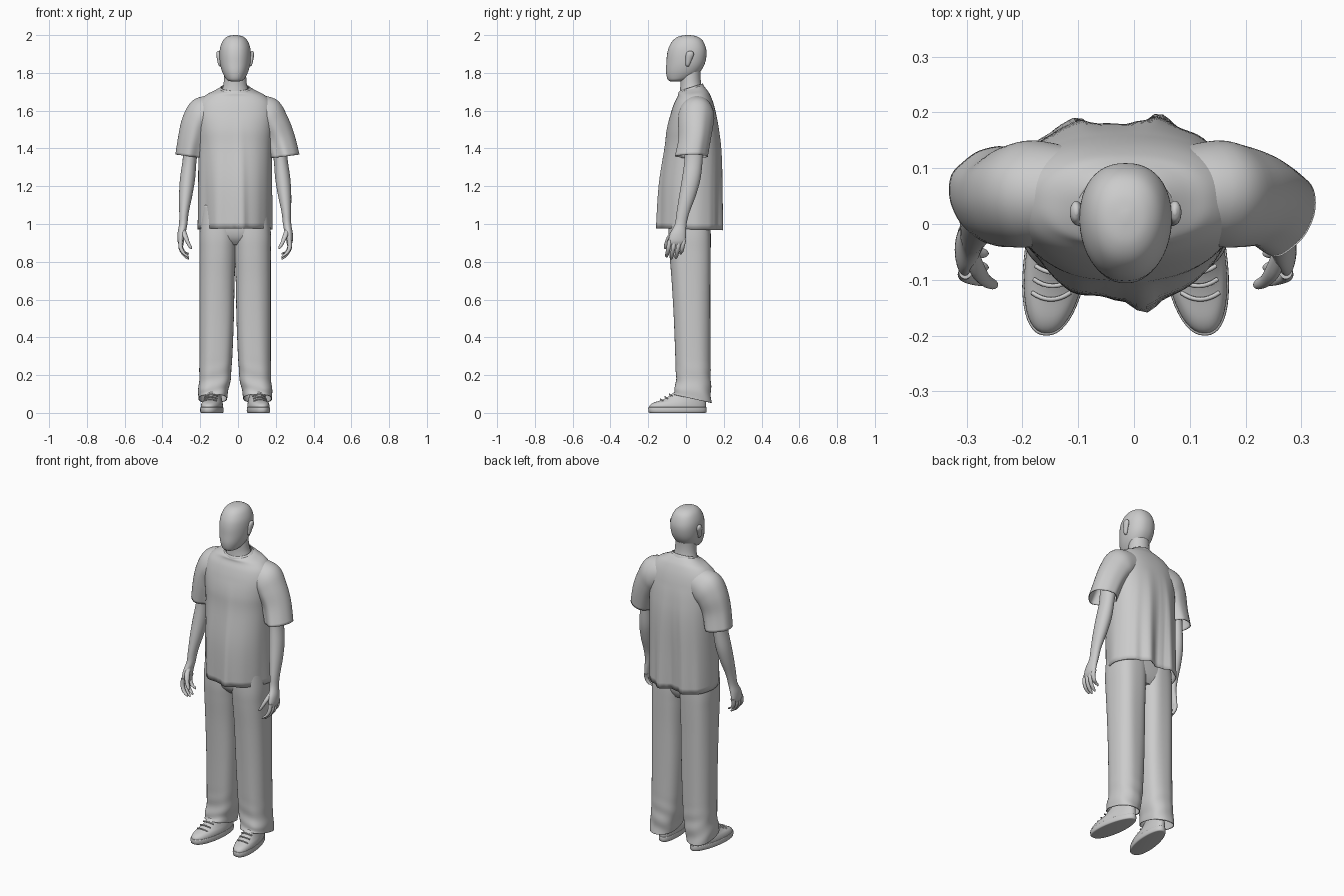
import bpy, bmesh, math
from math import sin, cos, pi, atan2, hypot

MID = -0.015  # the body's mirror line


def spow(v, e):
    return math.copysign(abs(v) ** e, v)


def catmull(rows, steps):
    """Smoothly resample a list of equal-length tuples."""
    out = []
    for i in range(len(rows) - 1):
        a, b, c, d = (rows[max(i - 1, 0)], rows[i], rows[i + 1], rows[min(i + 2, len(rows) - 1)])
        for k in range(steps):
            t = k / steps
            out.append(tuple(0.5 * (2 * q + (r - p) * t + (2 * p - 5 * q + 4 * r - s) * t * t
                                    + (3 * q - p - 3 * r + s) * t ** 3)
                             for p, q, r, s in zip(a, b, c, d)))
    return out + [rows[-1]]


def loft(name, rings, side=1, n=48, power=2.0, steps=5, mod=None, caps=True, thick=0, shear=0):
    """Skin rings (x, y, z, rx, ry, roll, slope) into a smooth tube."""
    bm = bmesh.new()
    rings = catmull([tuple(r) + (0,) * (7 - len(r)) for r in rings], steps)
    loops = []
    for j, (cx, cy, cz, rx, ry, roll, slope) in enumerate(rings):
        loop = []
        for i in range(n):
            a = 2 * pi * i / n
            u, v = rx * spow(cos(a), 2 / power), ry * spow(sin(a), 2 / power)
            if mod:
                u, v = mod(u, v, cz, a, j / (len(rings) - 1))
            x, y = cx + u * cos(roll), cy + v
            loop.append(bm.verts.new((MID + side * (x + shear * y), y, cz + u * sin(roll) + v * slope)))
        loops.append(loop)
    for p, q in zip(loops, loops[1:]):
        for i in range(n):
            bm.faces.new((p[i], p[(i + 1) % n], q[(i + 1) % n], q[i]))
    if caps:
        bm.faces.new(loops[0])
        bm.faces.new(loops[-1])
    bmesh.ops.recalc_face_normals(bm, faces=bm.faces)
    return finish(name, bm, thick)


def finish(name, bm, thick=0):
    me = bpy.data.meshes.new(name)
    bm.to_mesh(me)
    bm.free()
    ob = bpy.data.objects.new(name, me)
    bpy.context.collection.objects.link(ob)
    bpy.context.view_layer.objects.active = ob
    ob.select_set(True)
    bpy.ops.object.shade_smooth_by_angle(angle=math.radians(50))
    ob.select_set(False)
    if thick:
        m = ob.modifiers.new("cloth", "SOLIDIFY")
        m.thickness, m.offset = thick, 0
    return ob


def span(z, y0, y1, rx, x=0, roll=0, slope=0):
    """Ring given by its front and back y."""
    return (x, (y0 + y1) / 2, z, rx, (y1 - y0) / 2, roll, slope)


# Head and neck
loft("head", [span(2.0, .005, .02, .006), span(1.994, -.035, .055, .038), span(1.975, -.066, .085, .062),
              span(1.94, -.089, .103, .078), span(1.90, -.10, .109, .083), span(1.85, -.104, .10, .080),
              span(1.81, -.106, .078, .070), span(1.78, -.102, .045, .056), span(1.762, -.094, .005, .042),
              span(1.755, -.082, -.03, .022)], power=2.3,
     mod=lambda u, v, z, a, t: (u * (1 - 0.12 * max(0, -sin(a))), v))
loft("neck", [span(1.86, -.015, .082, .058), span(1.79, -.03, .077, .058), span(1.73, -.03, .083, .064),
              span(1.67, -.035, .105, .085)])

# Shirt body: oval at the chest, wavy at the hem
HEM = [(.195, .06), (.17, .12), (.14, .15), (.10, .165), (.06, .197), (.03, .18), (0, .16), (-.05, .168),
       (-.09, .19), (-.13, .165), (-.165, .14), (-.195, .06), (-.185, -.02), (-.145, -.065), (-.10, -.118),
       (-.04, -.128), (.0, -.138), (.035, -.158), (.07, -.132), (.13, -.095), (.175, -.03)]
HC = .025
hem_polar = sorted((atan2(y - HC, x) % (2 * pi), hypot(x, y - HC)) for x, y in HEM)


def hem_radius(a):
    a %= 2 * pi
    pts = [(hem_polar[-1][0] - 2 * pi, hem_polar[-1][1])] + hem_polar + [(hem_polar[0][0] + 2 * pi, hem_polar[0][1])]
    for (a0, r0), (a1, r1) in zip(pts, pts[1:]):
        if a0 <= a <= a1:
            t = (a - a0) / (a1 - a0)
            return r0 + (r1 - r0) * (t * t * (3 - 2 * t))
    return r0


def drape(u, v, z, a, t):
    w = min(1, max(0, (1.58 - z) / 0.6)) ** 1.1
    ang = atan2(v, u)
    r = hem_radius(ang)
    return u + (r * cos(ang) - u) * w, v + (r * sin(ang) - v) * w


loft("shirt_body", [span(1.715, -.033, .088, .082, slope=.3), span(1.70, -.04, .108, .115, slope=.15),
                    span(1.68, -.043, .124, .155, slope=.08), span(1.64, -.06, .143, .19),
                    span(1.58, -.08, .158, .203), span(1.5, -.095, .17, .20), span(1.4, -.102, .178, .193),
                    span(1.2, -.128, .183, .191), (0, HC, .972, .193, .16, 0, -.03)],
     n=96, power=2.35, mod=drape, caps=False, thick=.004)
loft("collar", [span(1.722, -.032, .086, .075, slope=.33), span(1.715, -.037, .09, .083, slope=.32),
                span(1.70, -.04, .098, .098, slope=.28)], caps=False, thick=.006)

# Trousers seat, mostly hidden by the shirt
loft("trouser_seat", [span(1.15, -.08, .12, .165), span(1.0, -.09, .128, .182), span(.93, -.08, .12, .165),
                      span(.89, -.05, .10, .10)], power=2.6)


def sleeve_fold(u, v, z, a, t):
    k = 1 + .07 * t * sin(4 * a + .8) + .03 * t * sin(7 * a)
    return u * (1 + .03 * t * sin(3 * a)), v * k


def leg_fold(u, v, z, a, t):
    low = max(0, 1 - z / .3)
    k = 1 + .05 * low * sin(75 * z + 2 * a) + .012 * sin(5 * a + 4 * z)
    return u * (1 + .04 * low * sin(60 * z + a)), v * k


for s, label in ((1, "left"), (-1, "right")):
    # Ear
    loft(label + "_ear", [(.077, .010, 1.834, .003, .004), (.081, .008, 1.842, .008, .011),
                          (.085, .014, 1.87, .011, .017), (.088, .02, 1.895, .012, .021),
                          (.089, .022, 1.91, .009, .016), (.088, .022, 1.917, .003, .005)], s, n=20)

    # Sleeve
    d, ey = .012 * s, .042 - .012 * s
    loft(label + "_sleeve", [(.09, .055, 1.60, .082, .08, 1.4), (.165, .055, 1.572, .10, .092, 1.08),
                             (.20, .052, 1.525, .088, .088, .62), (.228 + d * .6, .047, 1.45, .08, .08, .25),
                             (.252 + d, ey, 1.358, .075, .08, .13)],
         s, n=64, mod=sleeve_fold, caps=False, thick=.004)

    # Arm
    loft(label + "_arm", [(.215, .045, 1.52, .045, .05), (.23, .042, 1.43, .042, .05), (.241, .04, 1.34, .037, .048),
                          (.252, .028, 1.24, .040, .049), (.262, .008, 1.15, .035, .044),
                          (.271, -.016, 1.06, .025, .034), (.275, -.028, 1.0, .022, .031),
                          (.284, -.042, .95, .021, .042), (.288, -.048, .91, .017, .045),
                          (.285, -.05, .885, .010, .038)], s, n=32)

    # Fingers and thumb
    for i in range(4):
        y, tip = -.086 + i * .025, (.822, .812, .815, .838)[i]
        m = (.91 + tip) / 2
        loft(f"{label}_finger_{i + 1}", [(.287, y, .915, .012, .0125), (.289, y - .006, m + .012, .011, .0115),
                                         (.275, y - .012, m - .018, .0105, .0105),
                                         (.257, y - .016, tip + .010, .0095, .009),
                                         (.248, y - .017, tip, .003, .003)], s, n=14, steps=4)
    loft(label + "_thumb", [(.277, -.048, .975, .012, .016), (.266, -.080, .94, .014, .016),
                            (.252, -.10, .905, .011, .012), (.238, -.108, .878, .009, .009),
                            (.233, -.110, .868, .003, .003)], s, n=16, steps=4)

    # Trouser leg
    loft(label + "_trouser_leg", [span(1.1, -.085, .125, .085, .09), span(.95, -.09, .13, .096, .091),
                                  span(.85, -.085, .13, .094, .093), span(.7, -.073, .128, .091, .096),
                                  span(.5, -.062, .127, .089, .098), span(.3, -.055, .127, .085, .102),
                                  span(.17, -.052, .128, .081, .108), span(.11, -.062, .13, .077, .117, 0, -.1),
                                  span(.075, -.066, .131, .074, .121, 0, -.22)],
         s, n=64, power=2.5, steps=8, mod=leg_fold, caps=False, thick=.004)

    # Shoe: sole and upper share an egg-shaped outline
    def egg(u, v, z, a, t):
        return u * (1 - .16 * max(0, sin(a))), v

    SH = dict(side=s, n=48, power=2.3, shear=-.13, mod=egg)
    loft(label + "_sole", [span(0, -.19, .10, .052, .116), span(.004, -.198, .108, .058, .116),
                           span(.026, -.2, .109, .058, .116), span(.03, -.197, .107, .056, .116)], steps=2, **SH)
    loft(label + "_shoe_upper", [span(.025, -.196, .106, .055, .116), span(.04, -.192, .106, .055, .116),
                                 span(.054, -.172, .106, .052, .116), span(.068, -.13, .105, .047, .116),
                                 span(.085, -.095, .103, .042, .116), span(.11, -.062, .10, .038, .116),
                                 span(.125, -.04, .095, .034, .116)], **SH)

    # Laces across the instep
    for i in range(3):
        y, z = -.135 + i * .024, .069 + i * .0125
        cu = bpy.data.curves.new(label + "_lace", "CURVE")
        cu.dimensions, cu.bevel_depth, cu.bevel_resolution = "3D", .004, 2
        sp = cu.splines.new("POLY")
        sp.points.add(8)
        for k, p in enumerate(sp.points):
            q = k / 4 - 1
            p.co = (MID + s * (.116 - .13 * y + q * .034), y + .012 * q * q, z + .004 - .010 * q * q, 1)
        bpy.context.collection.objects.link(bpy.data.objects.new(f"{label}_lace_{i + 1}", cu))
